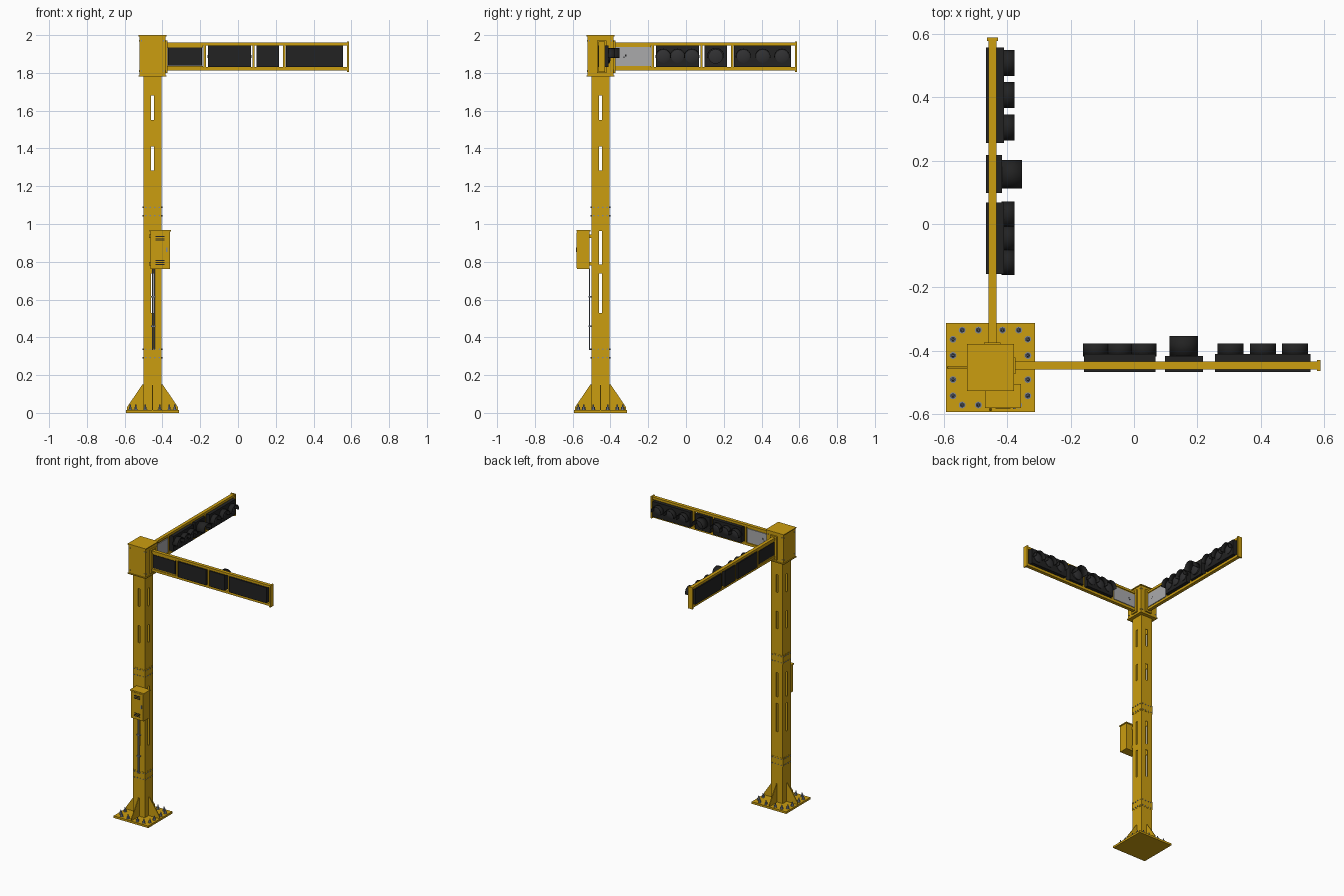
import bpy, bmesh, math
from mathutils import Matrix, Vector

if "Cube" in bpy.data.objects:
    bpy.data.objects.remove(bpy.data.objects["Cube"])


def material(name, rgb):
    m = bpy.data.materials.new(name)
    m.diffuse_color = (*rgb, 1)
    m.use_nodes = True
    m.node_tree.nodes["Principled BSDF"].inputs["Base Color"].default_value = m.diffuse_color
    return m


YELLOW = material("yellow paint", (0.60, 0.34, 0.005))
BLACK = material("black housing", (0.016, 0.016, 0.016))
LENS = material("dark lens", (0.03, 0.03, 0.032))
PANEL = material("light grey panel", (0.40, 0.40, 0.41))
STEEL = material("galvanised steel", (0.22, 0.25, 0.31))
C = -0.4525                      # column axis in x and y


def box(bm, x0, x1, y0, y1, z0, z1):
    m = Matrix.Translation(((x0 + x1) / 2, (y0 + y1) / 2, (z0 + z1) / 2))
    bmesh.ops.create_cube(bm, size=1, matrix=m @ Matrix.Diagonal((x1 - x0, y1 - y0, z1 - z0, 1)))


def cyl(bm, a, b, r, n=6, r2=None):
    a, b = Vector(a), Vector(b)
    q = (b - a).to_track_quat('Z', 'Y').to_matrix().to_4x4()
    bmesh.ops.create_cone(bm, cap_ends=True, segments=n, radius1=r, radius2=r if r2 is None else r2,
                          depth=(b - a).length, matrix=Matrix.Translation((a + b) / 2) @ q)


def finish(name, bm, mat, swap=False, solid=0, smooth=False):
    if swap:                     # reflect across the diagonal x = y
        for v in bm.verts:
            v.co.x, v.co.y = v.co.y, v.co.x
        bmesh.ops.reverse_faces(bm, faces=bm.faces[:])
    me = bpy.data.meshes.new(name)
    bm.to_mesh(me)
    bm.free()
    me.materials.append(mat)
    if smooth:
        me.shade_smooth()
        me.set_sharp_from_angle(angle=math.radians(35))
    ob = bpy.data.objects.new(name, me)
    bpy.context.collection.objects.link(ob)
    if solid:
        s = ob.modifiers.new("thickness", 'SOLIDIFY')
        s.thickness, s.offset, s.use_even_offset = solid, -1, True
    return ob


def boxes(name, mat, *dims, swap=False):
    bm = bmesh.new()
    for d in dims:
        box(bm, *d)
    return finish(name, bm, mat, swap)


def square(h, z0, z1):
    return (C - h, C + h, C - h, C + h, z0, z1)


def four_sides():
    return [Matrix.Translation((C, C, 0)) @ Matrix.Rotation(math.pi / 2 * k, 4, 'Z') for k in range(4)]


# hollow column with slots in all four walls
H = 0.0475
us = [-H, -0.009, 0.009, H]
zs = [0.015, 0.53, 0.737, 0.785, 0.962, 1.284, 1.41, 1.55, 1.68, 1.785]
bm = bmesh.new()
for m in four_sides():
    for j in range(len(zs) - 1):
        for i in range(3):
            if i == 1 and j % 2:
                continue
            pts = [(us[i], zs[j]), (us[i + 1], zs[j]), (us[i + 1], zs[j + 1]), (us[i], zs[j + 1])]
            bm.faces.new([bm.verts.new(m @ Vector((u, -H, z))) for u, z in pts])
bmesh.ops.remove_doubles(bm, verts=bm.verts[:], dist=1e-4)
finish("column", bm, YELLOW, solid=0.006)

# base plate, gussets and anchor bolts
boxes("base_plate", YELLOW, square(0.14, 0, 0.015))
bm = bmesh.new()
for m in four_sides():
    prof = [(-H, 0.015), (-0.135, 0.015), (-0.135, 0.03), (-0.054, 0.15), (-H, 0.15)]
    f = [bm.faces.new([bm.verts.new(m @ Vector((s, y, z))) for y, z in prof]) for s in (-0.003, 0.003)]
    a, b = list(f[0].verts), list(f[1].verts)
    for i in range(5):
        k = (i + 1) % 5
        bm.faces.new((a[i], a[k], b[k], b[i]))
bmesh.ops.recalc_face_normals(bm, faces=bm.faces[:])
finish("gussets", bm, YELLOW)
bm = bmesh.new()
for m in four_sides():
    for u in (-0.089, -0.038, 0.038, 0.089):
        for z0, z1, r, r2, n in ((0.015, 0.018, 0.011, 0.011, 12), (0.018, 0.03, 0.0085, 0.0085, 6),
                                 (0.03, 0.045, 0.005, 0.003, 8)):
            cyl(bm, m @ Vector((u, -0.118, z0)), m @ Vector((u, -0.118, z1)), r, n, r2)
finish("anchor_bolts", bm, STEEL)

# bolted splice sleeves
boxes("splice_sleeves", YELLOW, *[square(0.0487, z - 0.032, z + 0.032) for z in (0.315, 1.066)])
bm = bmesh.new()
for m in four_sides():
    for zc in (0.315, 1.066):
        for z in (zc - 0.022, zc + 0.022):
            for u in (-0.036, -0.012, 0.012, 0.036):
                cyl(bm, m @ Vector((u, -0.048, z)), m @ Vector((u, -0.053, z)), 0.004)
finish("splice_bolts", bm, STEEL)

# head box with flanges
boxes("head_box", YELLOW, square(0.068, 1.785, 1.995))
boxes("head_flanges", YELLOW, square(0.0735, 1.78, 1.787), square(0.0735, 1.993, 2.0))
bm = bmesh.new()
for m in four_sides():
    for u in (-0.058, 0.058):
        for z in (1.81, 1.97):
            cyl(bm, m @ Vector((u, -0.067, z)), m @ Vector((u, -0.071, z)), 0.004)
finish("head_bolts", bm, STEEL)

# signal layout along an arm: housings (start, end, front) and hoods (centre, radius, tip)
HOUSINGS = [(-0.158, 0.068, -0.41), (0.097, 0.217, -0.416), (0.255, 0.557, -0.41)]
HOODS = [(u, 0.038, -0.376) for u in (-0.12, -0.045, 0.03, 0.304, 0.406, 0.508)] + [(0.157, 0.0425, -0.353)]
ZL = 1.887


def arm(tag, swap):
    a, b = -0.459, -0.434
    boxes(tag + "_arm_frame", YELLOW,
          (-0.385, 0.58, a, b, 1.812, 1.830), (-0.385, 0.58, a, b, 1.945, 1.962),
          *[(u - 0.006, u + 0.006, a, b, 1.83, 1.945) for u in (-0.176, 0.082, 0.245)],
          (0.577, 0.588, -0.464, -0.428, 1.806, 1.965), (-0.386, -0.374, -0.472, -0.42, 1.80, 1.972), swap=swap)
    # information panel near the column
    boxes(tag + "_panel_back", BLACK, (-0.37, -0.19, -0.457, -0.441, 1.838, 1.934), swap=swap)
    boxes(tag + "_panel_face", PANEL, (-0.372, -0.188, -0.441, -0.435, 1.836, 1.936), swap=swap)
    boxes(tag + "_panel_marks", BLACK, (-0.332, -0.326, -0.435, -0.433, 1.878, 1.886),
          (-0.323, -0.316, -0.435, -0.433, 1.886, 1.898), swap=swap)
    boxes(tag + "_panel_brackets", YELLOW, (-0.376, -0.186, -0.455, -0.44, 1.83, 1.837),
          (-0.376, -0.186, -0.455, -0.44, 1.935, 1.945), swap=swap)
    # signal housings
    boxes(tag + "_housings", BLACK,
          *[(u0, u1, -0.467, v, 1.831, 1.944) for u0, u1, v in HOUSINGS], swap=swap)
    # domed lenses and open-bottomed hoods
    lens, hood = bmesh.new(), bmesh.new()
    for u, r, tip in HOODS:
        cyl(lens, (u, -0.418, ZL), (u, -0.406, ZL), r - 0.004, 24)
        cyl(lens, (u, -0.406, ZL), (u, -0.400, ZL), r - 0.004, 24, r * 0.5)
        arc = [math.radians(-12 + 204 * i / 20) for i in range(21)]
        rows = [[hood.verts.new((u + r * math.cos(t), v, ZL + r * math.sin(t))) for t in arc]
                for v in (-0.418, tip)]
        for i in range(20):
            hood.faces.new((rows[0][i], rows[0][i + 1], rows[1][i + 1], rows[1][i]))
    finish(tag + "_lenses", lens, LENS, swap, smooth=True)
    finish(tag + "_hoods", hood, BLACK, swap, solid=0.003, smooth=True)


arm("right", False)
arm("rear", True)

# control cabinet with lid, louvres, lock and mounting rail
boxes("cabinet", YELLOW, (-0.464, -0.361, -0.576, -0.51, 0.762, 0.962))
boxes("cabinet_lid", YELLOW, (-0.469, -0.356, -0.58, -0.505, 0.96, 0.968))
boxes("cabinet_door", YELLOW, (-0.457, -0.363, -0.579, -0.576, 0.768, 0.956))
boxes("cabinet_mounts", YELLOW, *[(-0.47, -0.41, -0.511, -0.499, z, z + 0.02) for z in (0.78, 0.925)])
boxes("cabinet_louvres", BLACK, *[(-0.436, -0.39, -0.581, -0.578, z, z + 0.005)
                                  for z in (0.784, 0.794, 0.804, 0.912, 0.922, 0.932)])
boxes("cabinet_lock", STEEL, (-0.381, -0.374, -0.583, -0.578, 0.852, 0.876))

# twin conduits turning into the column, with clamps
bm = bmesh.new()
for x in (-0.4525, -0.4435):
    cyl(bm, (x, -0.511, 0.335), (x, -0.511, 0.765), 0.0038, 10)
    cyl(bm, (x, -0.514, 0.337), (x, -0.495, 0.337), 0.0038, 10)
finish("conduits", bm, STEEL, smooth=True)
boxes("conduit_clamps", STEEL, *[(-0.46, -0.436, -0.517, -0.499, z, z + 0.008) for z in (0.455, 0.61)])
